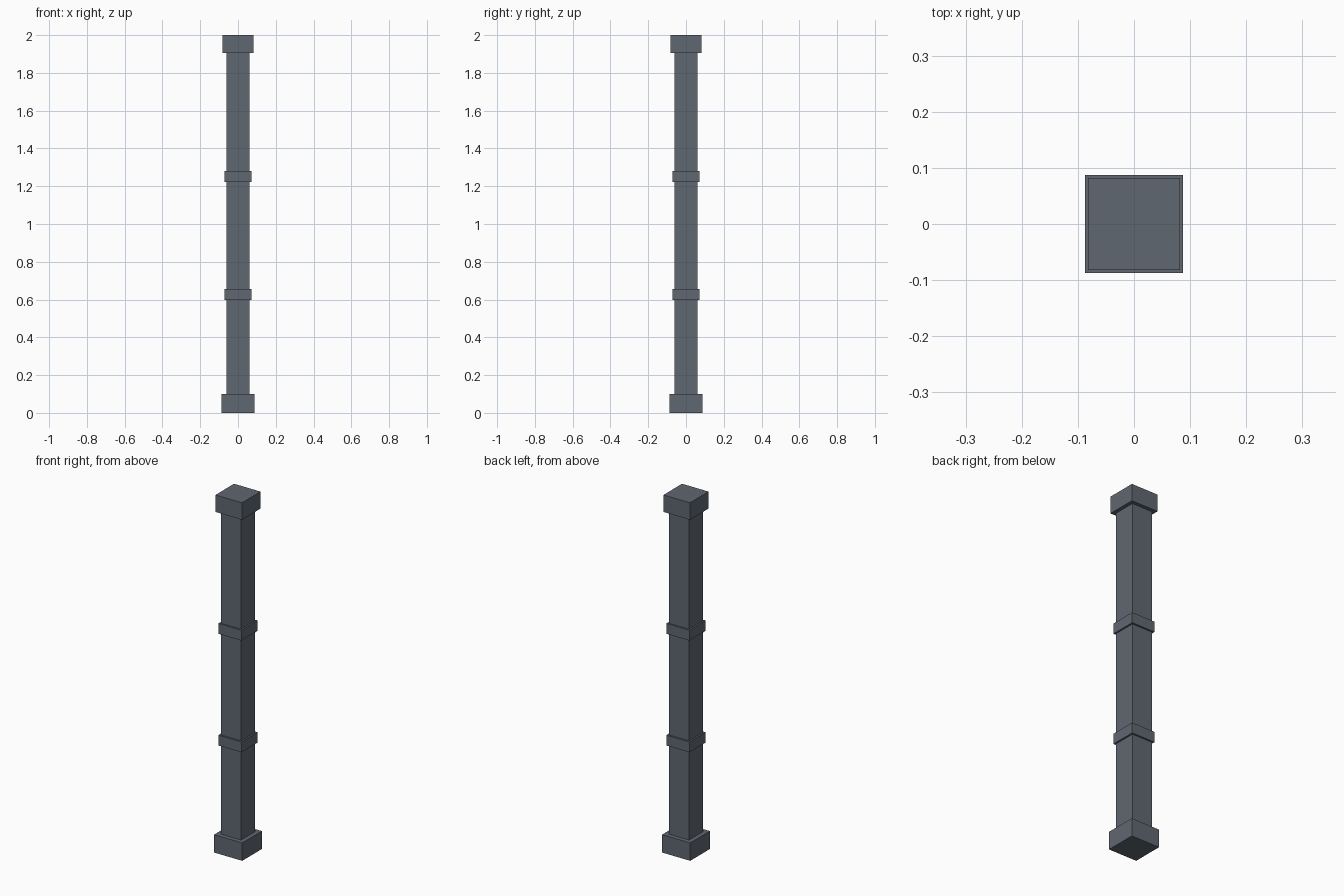
import bpy

# Remove the default object
cube = bpy.data.objects.get("Cube")
if cube:
    bpy.data.objects.remove(cube, do_unlink=True)

# Single slate grey colour
color = (0.118, 0.136, 0.165, 1.0)
slate = bpy.data.materials.new("slate_grey")
slate.use_nodes = True
slate.diffuse_color = color
bsdf = next(n for n in slate.node_tree.nodes if n.type == "BSDF_PRINCIPLED")
bsdf.inputs["Base Color"].default_value = color


def block(name, width, bottom, top):
    """Square block centred on the z axis."""
    bpy.ops.mesh.primitive_cube_add(size=1, location=(0, 0, (bottom + top) / 2))
    obj = bpy.context.object
    obj.name = name
    obj.scale = (width, width, top - bottom)
    bpy.ops.object.transform_apply(location=False, rotation=False, scale=True)
    obj.data.materials.append(slate)
    return obj


# Foot and capital, with the shaft between them
block("base", 0.174, 0, 0.1)
block("shaft", 0.124, 0.1, 1.905)
block("capital", 0.164, 1.905, 2)

# Bands around the shaft
for name, bottom in (("lower_band", 0.597), ("upper_band", 1.222)):
    block(name, 0.143, bottom, bottom + 0.058)
